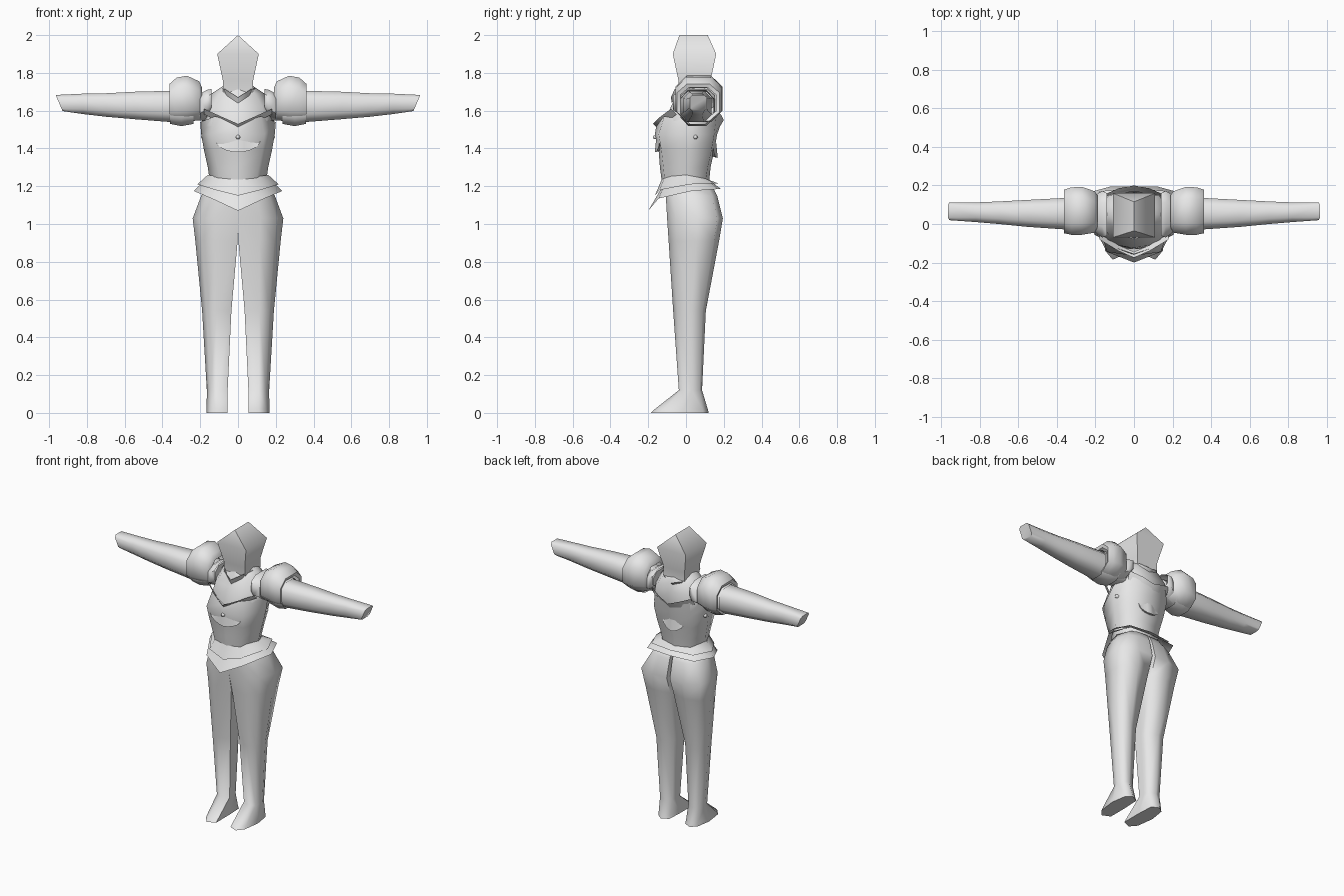
import bpy, bmesh, math

grey = bpy.data.materials.new("light_grey")
grey.diffuse_color = (0.8, 0.8, 0.8, 1)


def loft(name, rings, caps="", closed=True, angle=65):
    """Skin a list of equal-length point rings; caps: 's' start, 'e' end."""
    bm = bmesh.new()
    rows = [[bm.verts.new(p) for p in r] for r in rings]
    n = len(rows[0])
    for a, b in zip(rows, rows[1:]):
        for i in range(n if closed else n - 1):
            j = (i + 1) % n
            bm.faces.new((a[i], a[j], b[j], b[i]))
    if "s" in caps:
        bm.faces.new(rows[0][::-1])
    if "e" in caps:
        bm.faces.new(rows[-1])
    bmesh.ops.remove_doubles(bm, verts=bm.verts, dist=0.0005)
    bmesh.ops.recalc_face_normals(bm, faces=bm.faces)
    me = bpy.data.meshes.new(name)
    bm.to_mesh(me)
    bm.free()
    me.materials.append(grey)
    me.shade_smooth()
    me.set_sharp_from_angle(angle=math.radians(angle))
    ob = bpy.data.objects.new(name, me)
    bpy.context.collection.objects.link(ob)
    return ob


def sym(half):
    """Close a half ring (front centre to back centre) by mirroring in x."""
    return half + [(-x, y, z) for x, y, z in half[-2:0:-1]]


def level(z, front, fx, fy, sx, sy, bx, by, back):
    return sym([(0, front, z), (fx, fy, z), (sx, sy, z), (bx, by, z), (0, back, z)])


def tube(s, x, y0, y1, z0, z1, c=0.3, slant=0):
    """Eight-sided ring around the x axis."""
    cy, cz, ry, rz = (y0 + y1) / 2, (z0 + z1) / 2, (y1 - y0) / 2, (z1 - z0) / 2
    k = 1 - c * 1.6
    pts = [(k, 1), (1, k), (1, -k), (k, -1), (-k, -1), (-1, -k), (-1, k), (-k, 1)]
    return [(s * (x + slant * v), cy + ry * u, cz + rz * v) for u, v in pts]


# head: boxy block with a roof ridge running front to back
def box_ring(z, x, y0, y1):
    return [(-x, y0, z), (x, y0, z), (x, y1, z), (-x, y1, z)]


loft("head", [box_ring(1.70, 0.08, -0.035, 0.13), box_ring(1.76, 0.08, -0.04, 0.13),
              box_ring(1.90, 0.11, -0.07, 0.16), box_ring(2.0, 0.0, -0.035, 0.115)])

# upper chest beneath the bodice
loft("upper_chest", [
    level(1.42, -0.12, 0.12, -0.11, 0.165, 0.03, 0.12, 0.13, 0.14),
    level(1.52, -0.125, 0.14, -0.1, 0.19, 0.04, 0.14, 0.15, 0.165),
    level(1.62, -0.08, 0.13, -0.06, 0.19, 0.05, 0.13, 0.15, 0.16),
    level(1.69, -0.045, 0.09, -0.03, 0.14, 0.05, 0.09, 0.13, 0.14),
    level(1.73, -0.03, 0.06, -0.02, 0.08, 0.05, 0.06, 0.11, 0.12)], "se")

# neck collar with a dipped front
loft("collar", [
    sym([(0, -0.075, 1.64), (0.06, -0.045, 1.68), (0.09, 0.05, 1.70), (0.06, 0.13, 1.68), (0, 0.145, 1.66)]),
    sym([(0, -0.08, 1.67), (0.07, -0.06, 1.715), (0.095, 0.05, 1.72), (0.07, 0.14, 1.70), (0, 0.165, 1.68)])])

# bodice: open shell with a flared neckline, dipped in front and back
loft("bodice", [
    level(1.20, -0.125, 0.09, -0.11, 0.145, 0.0, 0.1, 0.1, 0.12),
    level(1.30, -0.138, 0.11, -0.12, 0.16, 0.01, 0.115, 0.115, 0.13),
    level(1.39, -0.145, 0.13, -0.13, 0.18, 0.02, 0.13, 0.135, 0.15),
    level(1.475, -0.165, 0.14, -0.145, 0.195, 0.03, 0.14, 0.15, 0.165),
    sym([(0, -0.155, 1.53), (0.12, -0.115, 1.57), (0.2, 0.04, 1.54), (0.13, 0.16, 1.57), (0, 0.185, 1.53)])])
loft("front_neckline", [
    [(x, y + 0.03, z - 0.03) for x, y, z in
     [(-0.18, -0.08, 1.61), (-0.08, -0.14, 1.565), (0, -0.175, 1.53), (0.08, -0.14, 1.565), (0.18, -0.08, 1.61)]],
    [(-0.18, -0.08, 1.61), (-0.08, -0.14, 1.565), (0, -0.175, 1.53), (0.08, -0.14, 1.565), (0.18, -0.08, 1.61)]],
    closed=False)
loft("back_neckline", [
    [(-0.16, 0.13, 1.56), (-0.08, 0.155, 1.52), (0, 0.17, 1.50), (0.08, 0.155, 1.52), (0.16, 0.13, 1.56)],
    [(-0.16, 0.15, 1.61), (-0.08, 0.185, 1.58), (0, 0.2, 1.55), (0.08, 0.185, 1.58), (0.16, 0.15, 1.61)]],
    closed=False)

# crescent folds below the chest and between the shoulder blades
for name, y, w, z in (("chest_fold", -0.165, 0.13, 1.45), ("back_fold", 0.168, 0.09, 1.42)):
    xs = [w * i / 4 for i in range(-4, 5)]
    inward = -0.03 if y > 0 else 0.03
    loft(name, [
        [(x, y + inward * (0.25 + abs(x / w)), z + 0.005) for x in xs],
        [(x, y + inward * 0.9 * abs(x / w), z - 0.07 * (1 - (x / w) ** 2) ** 0.6) for x in xs],
        [(x, y + inward * 1.3, z - 0.06 * (1 - (x / w) ** 2) ** 0.6) for x in xs]], closed=False)

# small studs on the front and the sides
for name, x, y, dx, dy in (("front_stud", 0, -0.165, 0, -1), ("right_stud", 0.185, 0.05, 1, 0),
                           ("left_stud", -0.185, 0.05, -1, 0)):
    ring = []
    for r, d in ((0.013, -0.01), (0.011, 0.006), (0.0, 0.011)):
        ring.append([(x + dx * d + dy * r * math.cos(a), y + dy * d + dx * r * math.cos(a), 1.46 + r * math.sin(a))
                     for a in (math.pi / 3 * i for i in range(6))])
    loft(name, ring)

# two overlapping flared belt skirts, pointed at the front
loft("belt_upper", [
    sym([(0, -0.127, 1.24), (0.095, -0.112, 1.25), (0.16, 0.0, 1.26), (0.11, 0.105, 1.24), (0, 0.125, 1.23)]),
    sym([(0, -0.165, 1.15), (0.12, -0.14, 1.18), (0.215, 0.02, 1.21), (0.16, 0.15, 1.215), (0, 0.17, 1.215)])])
loft("belt_lower", [
    sym([(0, -0.13, 1.19), (0.1, -0.115, 1.21), (0.17, 0.0, 1.235), (0.13, 0.13, 1.22), (0, 0.14, 1.22)]),
    sym([(0, -0.20, 1.07), (0.14, -0.145, 1.135), (0.235, 0.03, 1.175), (0.18, 0.17, 1.185), (0, 0.185, 1.185)])])


# legs: eight-sided rings, flat along the centre plane at the hips
def leg_ring(s, z, xi, xo, yf, yb, ci, bx, toe=0.3):
    w, d = xo - xi, yb - yf
    pts = [(xi, yf + ci * d), (xi + 0.5 * w, yf), (xo - 0.15 * w, yf + toe * d * 0.5), (xo, yf + 0.55 * d),
           (xo - bx * w, yb - 0.1 * d), (xi + 0.5 * w, yb), (xi + 0.05 * w, yb - ci * d), (xi, yf + 0.55 * d)]
    return [(s * x, y, z) for x, y in pts]


for side, s in (("right", 1), ("left", -1)):
    loft(side + "_leg", [
        leg_ring(s, 1.20, 0, 0.16, -0.11, 0.14, 0, 0.2),
        leg_ring(s, 1.15, 0, 0.195, -0.107, 0.165, 0, 0.15),
        leg_ring(s, 1.03, 0, 0.24, -0.1, 0.195, 0, 0.05),
        leg_ring(s, 0.91, 0.002, 0.226, -0.092, 0.175, 0.08, 0.08),
        leg_ring(s, 0.54, 0.035, 0.19, -0.068, 0.105, 0.2, 0.15),
        leg_ring(s, 0.12, 0.055, 0.165, -0.038, 0.085, 0.2, 0.15),
        leg_ring(s, 0.02, 0.055, 0.166, -0.165, 0.115, 0.1, 0.15),
        leg_ring(s, 0.0, 0.055, 0.166, -0.185, 0.12, 0.08, 0.15)], "se")

    # arm tapering to a slanted blunt hand
    loft(side + "_arm", [
        tube(s, 0.16, -0.02, 0.13, 1.55, 1.69),
        tube(s, 0.36, -0.028, 0.135, 1.54, 1.705),
        tube(s, 0.55, -0.015, 0.125, 1.555, 1.70),
        tube(s, 0.70, 0.0, 0.117, 1.568, 1.692),
        tube(s, 0.82, 0.01, 0.112, 1.582, 1.69),
        tube(s, 0.947, 0.02, 0.112, 1.598, 1.683, 0.2, 0.018)], "se")

    # puffed shoulder guard, open at the outer end
    loft(side + "_shoulder_guard", [
        tube(s, 0.19, -0.02, 0.15, 1.56, 1.72),
        tube(s, 0.205, -0.045, 0.17, 1.555, 1.755),
        tube(s, 0.27, -0.056, 0.193, 1.54, 1.785),
        tube(s, 0.325, -0.056, 0.19, 1.54, 1.775),
        tube(s, 0.362, -0.048, 0.178, 1.545, 1.742),
        tube(s, 0.355, -0.03, 0.16, 1.56, 1.722)])
    loft(side + "_under_cuff", [
        tube(s, 0.235, -0.02, 0.15, 1.53, 1.70),
        tube(s, 0.30, -0.03, 0.15, 1.518, 1.71),
        tube(s, 0.36, -0.03, 0.145, 1.53, 1.71)])

    # inner strap ring where the shoulder meets the chest
    loft(side + "_shoulder_strap", [
        tube(s, 0.14, -0.06, 0.16, 1.60, 1.715),
        tube(s, 0.165, -0.07, 0.172, 1.57, 1.71),
        tube(s, 0.20, -0.045, 0.15, 1.555, 1.69)])
